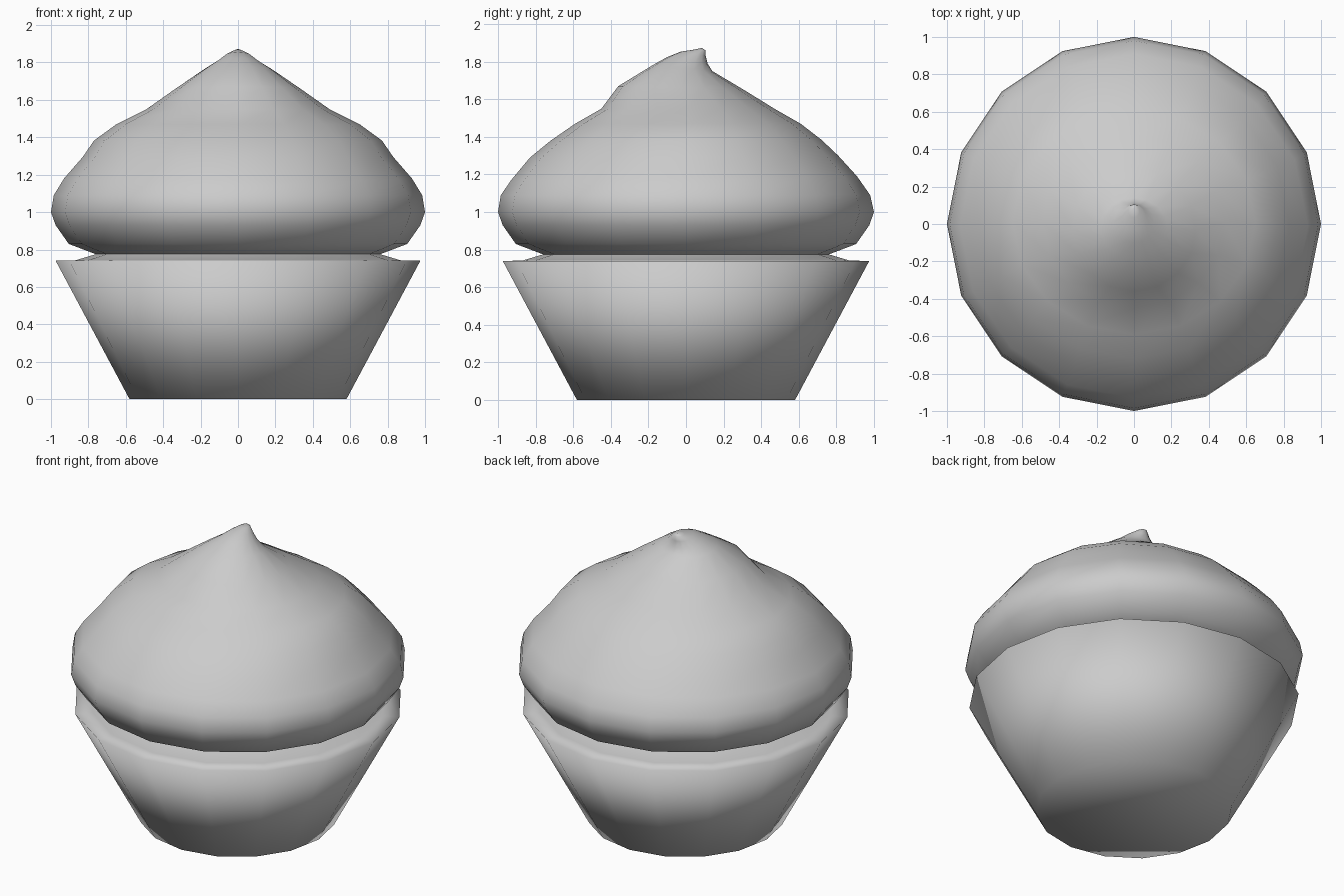
import bpy, bmesh, math

if "Cube" in bpy.data.objects:
    bpy.data.objects.remove(bpy.data.objects["Cube"])

SIDES = 16


def lathe(name, rings, cap_bottom=False, tip=None):
    """Loft rings given as (half width, front y, front z, back y, back z)."""
    bm = bmesh.new()
    loops = []
    for rx, fy, fz, by, bz in rings:
        loop = []
        for i in range(SIDES):
            a = 2 * math.pi * i / SIDES
            t = (1 + math.sin(a)) / 2
            loop.append(bm.verts.new((rx * math.cos(a), fy + (by - fy) * t, fz + (bz - fz) * t)))
        loops.append(loop)
    for lo, hi in zip(loops, loops[1:]):
        for i in range(SIDES):
            j = (i + 1) % SIDES
            bm.faces.new((lo[i], lo[j], hi[j], hi[i]))
    if cap_bottom:
        bm.faces.new(loops[0][::-1])
    if tip:
        v = bm.verts.new(tip)
        for i in range(SIDES):
            bm.faces.new((loops[-1][i], loops[-1][(i + 1) % SIDES], v))
    for f in bm.faces:
        f.smooth = True
    mesh = bpy.data.meshes.new(name)
    bm.to_mesh(mesh)
    bm.free()
    obj = bpy.data.objects.new(name, mesh)
    bpy.context.collection.objects.link(obj)
    return obj


def level(r, z):
    return (r, -r, z, r, z)


# Tapered cup with its rim and the cake top
lathe("cup", [level(0.58, 0), level(0.975, 0.74), level(0.87, 0.742), level(0.76, 0.775)],
      cap_bottom=True)

# Frosting swirl: round overhang, then rings leaning back to a curled tip
frosting = [level(0.76, 0.775), level(0.80, 0.79), level(0.905, 0.83),
            level(0.975, 0.93), level(1.0, 1.0),
            (0.985, -0.985, 1.09, 0.98, 1.09),
            (0.93, -0.93, 1.17, 0.91, 1.19),
            (0.83, -0.83, 1.29, 0.81, 1.30),
            (0.77, -0.72, 1.38, 0.72, 1.385),
            (0.65, -0.59, 1.47, 0.61, 1.47),
            (0.49, -0.45, 1.55, 0.47, 1.55),
            (0.33, -0.36, 1.67, 0.30, 1.655),
            (0.18, -0.18, 1.78, 0.14, 1.75),
            (0.11, -0.10, 1.825, 0.115, 1.79),
            (0.065, -0.03, 1.853, 0.105, 1.83),
            (0.03, 0.035, 1.863, 0.105, 1.86)]
lathe("frosting", frosting, tip=(0, 0.085, 1.873))
